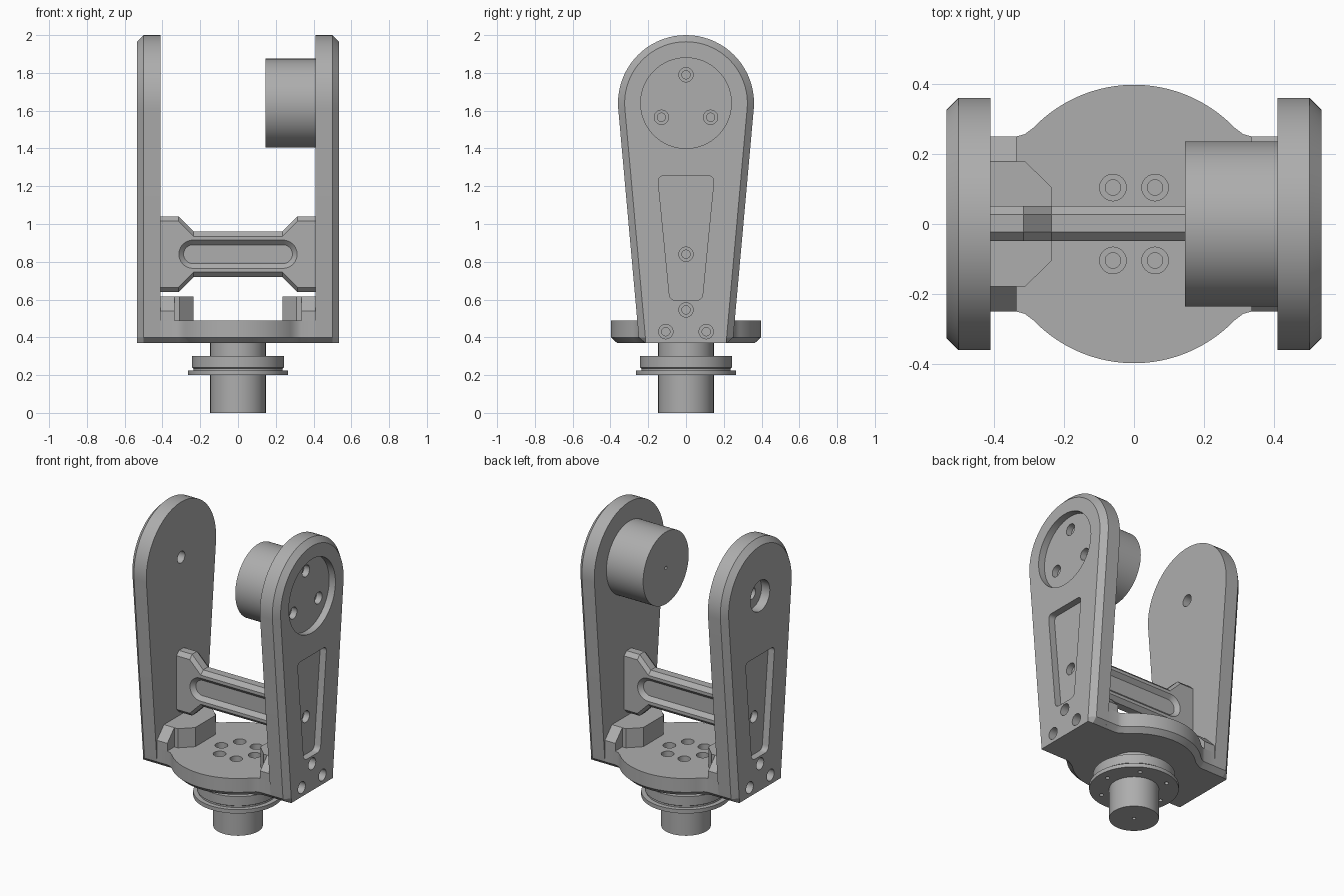
import bpy, bmesh
from math import sin, cos, radians, pi
from mathutils import Vector

cube = bpy.data.objects.get("Cube")
if cube:
    bpy.data.objects.remove(cube)

metal = bpy.data.materials.new("grey metal")
metal.use_nodes = True
GREY = (0.42, 0.42, 0.42, 1)
metal.diffuse_color = GREY
metal.node_tree.nodes["Principled BSDF"].inputs["Base Color"].default_value = GREY


def place(axis, u, v, t):
    """Map profile coordinates (u, v) at depth t along an axis."""
    return {"X": (t, u, v), "Y": (u, t, v), "Z": (u, v, t)}[axis]


def loft(name, axis, sections):
    """Skin a solid through (profile, depth) sections with equal point counts."""
    bm = bmesh.new()
    loops = [[bm.verts.new(place(axis, u, v, t)) for u, v in prof] for prof, t in sections]
    n = len(loops[0])
    for a, b in zip(loops, loops[1:]):
        for i in range(n):
            bm.faces.new((a[i], a[(i + 1) % n], b[(i + 1) % n], b[i]))
    bm.faces.new(loops[0])
    bm.faces.new(loops[-1])
    bmesh.ops.recalc_face_normals(bm, faces=bm.faces)
    mesh = bpy.data.meshes.new(name)
    bm.to_mesh(mesh)
    bm.free()
    mesh.materials.append(metal)
    obj = bpy.data.objects.new(name, mesh)
    bpy.context.collection.objects.link(obj)
    return obj


def circle(r, u=0, v=0, n=64):
    return [(u + r * cos(2 * pi * i / n), v + r * sin(2 * pi * i / n)) for i in range(n)]


def turned(name, axis, u, v, steps, n=64):
    """Stepped round solid from (radius, depth) pairs."""
    return loft(name, axis, [(circle(r, u, v, n), t) for r, t in steps])


def rounded(points, r, n=6):
    """Round the corners of a polygon."""
    out = []
    for i, p in enumerate(points):
        p = Vector(p)
        a = p + (Vector(points[i - 1]) - p).normalized() * r
        b = p + (Vector(points[(i + 1) % len(points)]) - p).normalized() * r
        for k in range(n + 1):
            t = k / n
            out.append(tuple(a * (1 - t) ** 2 + p * 2 * t * (1 - t) + b * t * t))
    return out


def cut(obj, cutters):
    """Subtract the cutters one by one and remove them."""
    bpy.context.view_layer.objects.active = obj
    for c in cutters:
        mod = obj.modifiers.new("cut", "BOOLEAN")
        mod.operation, mod.solver, mod.object = "DIFFERENCE", "EXACT", c
        bpy.ops.object.modifier_apply(modifier=mod.name)
        bpy.data.objects.remove(c)


def screw_hole(axis, u, v, start, floor, end):
    """Counterbored hole cutter."""
    return turned("hole", axis, u, v,
                  [(0.038, start), (0.038, floor), (0.022, floor), (0.022, end)], 24)


# Side arms: tapered plates with a round head and chamfered outer edge
IN, OUT, HEAD = 0.41, 0.535, 1.64


def arm_outline(r, w, foot):
    arc = [(r * cos(radians(a)), HEAD + r * sin(radians(a))) for a in range(-5, 186, 5)]
    return arc + [(-w, 0.4), (-foot, 0.37), (foot, 0.37), (w, 0.4)]


def arm(name, s):
    full, inset = arm_outline(0.36, 0.25, 0.217), arm_outline(0.325, 0.215, 0.215)
    obj = loft(name, "X", [(full, s * IN), (full, s * 0.5), (inset, s * OUT)])
    window = rounded([(0.15, 1.255), (-0.15, 1.255), (-0.085, 0.595), (0.085, 0.595)], 0.035)
    cutters = [loft("pocket", "X", [(window, s * 0.49), (window, s * 0.6)])]
    cutters.append(screw_hole("X", 0, 0.84, s * 0.6, s * 0.45, s * 0.4))
    for y, z in ((0, 0.545), (0.107, 0.43), (-0.107, 0.43)):
        cutters.append(screw_hole("X", y, z, s * 0.6, s * 0.47, s * 0.4))
    if s > 0:
        # Motor recess with three mounting holes
        cutters.append(turned("recess", "X", 0, HEAD, [(0.24, 0.49), (0.24, 0.6)]))
        for y, z in ((0, 1.79), (0.13, 1.565), (-0.13, 1.565)):
            cutters.append(screw_hole("X", y, z, 0.6, 0.45, 0.4))
    else:
        # Pivot bore
        cutters.append(turned("bore", "X", 0, HEAD, [
            (0.1, -0.6), (0.1, -0.475), (0.038, -0.475), (0.038, -0.4)], 40))
    cut(obj, cutters)


arm("left_arm", 1)
arm("right_arm", -1)


# Base plate: disc with straight ears, chamfered underneath
def base_outline(d):
    r, h = 0.397 - d, 0.25 - d
    q = [(IN, h), (0.335, h), (0.312, h + 0.006)]
    q += [(r * cos(radians(a)), r * sin(radians(a))) for a in range(44, 91, 2)]
    half = q + [(-x, y) for x, y in reversed(q[:-1])]
    return half + [(x, -y) for x, y in reversed(half)]


base = loft("base_plate", "Z", [(base_outline(0.032), 0.37), (base_outline(0), 0.4),
                                (base_outline(0), 0.49)])
cut(base, [screw_hole("Z", 0.12 * cos(k * pi / 3), 0.12 * sin(k * pi / 3), 0.6, 0.44, 0.39)
           for k in range(6)])

# Corner blocks and sloped gussets where the arms meet the base
for side, s in (("left", 1), ("right", -1)):
    block = [(s * IN, 0.178), (s * 0.31, 0.178), (s * 0.235, 0.105),
             (s * 0.235, -0.105), (s * 0.31, -0.178), (s * IN, -0.178)]
    loft(side + "_block", "Z", [(block, 0.49), (block, 0.615)])
    for end, e in (("front", -1), ("back", 1)):
        wedge = [(e * 0.178, 0.49), (e * 0.25, 0.49), (e * 0.25, 0.54), (e * 0.178, 0.615)]
        loft(f"{side}_{end}_gusset", "X", [(wedge, s * IN), (wedge, s * 0.335)])


# Cross brace with flared ends, chamfered edges and a slot on each face
def brace_outline(d):
    top = [(IN, 0.2 - d), (0.315, 0.2 - d), (0.235, 0.12 - d)]
    half = top + [(-x, z) for x, z in reversed(top)]
    return [(x, 0.84 + z) for x, z in half] + [(x, 0.84 - z) for x, z in reversed(half)]


def stadium(r):
    right = [(0.238 + r * cos(radians(a)), 0.84 + r * sin(radians(a))) for a in range(-90, 91, 10)]
    return right + [(-x, 1.68 - z) for x, z in right]


brace = loft("cross_brace", "Y", [(brace_outline(0.025), -0.048), (brace_outline(0), -0.023),
                                  (brace_outline(0), 0.027), (brace_outline(0.025), 0.052)])
cut(brace, [loft("slot", "Y", [(stadium(0.05), 0.002 + s * 0.025), (stadium(0.075), 0.002 + s * 0.05),
                               (stadium(0.075), 0.002 + s * 0.08)]) for s in (1, -1)])

# Motor body with a tiny centre hole
motor = turned("motor", "X", 0, HEAD, [(0.235, 0.145), (0.235, IN)], 96)
cut(motor, [turned("pin", "X", 0, HEAD, [(0.011, 0.1), (0.011, 0.2)], 16)])

# Swivel shaft and bearing flange below the base
shaft = turned("swivel_shaft", "Z", 0, 0, [
    (0.147, 0), (0.147, 0.2), (0.265, 0.2), (0.265, 0.225), (0.235, 0.225), (0.235, 0.235),
    (0.243, 0.24), (0.243, 0.3), (0.147, 0.3), (0.147, 0.37)], 96)
cut(shaft, [turned("pin", "Z", 0, 0, [(0.011, -0.1), (0.011, 0.05)], 16)]
    + [turned("pin", "Z", 0.205 * cos(k * pi / 3), 0.205 * sin(k * pi / 3),
              [(0.013, 0.1), (0.013, 0.25)], 16) for k in range(6)])

# Smooth the round surfaces and keep the machined edges sharp
bpy.ops.object.select_all(action="DESELECT")
for obj in bpy.context.collection.objects:
    if obj.type == "MESH":
        obj.select_set(True)
        bpy.context.view_layer.objects.active = obj
bpy.ops.object.shade_smooth_by_angle(angle=radians(25))
